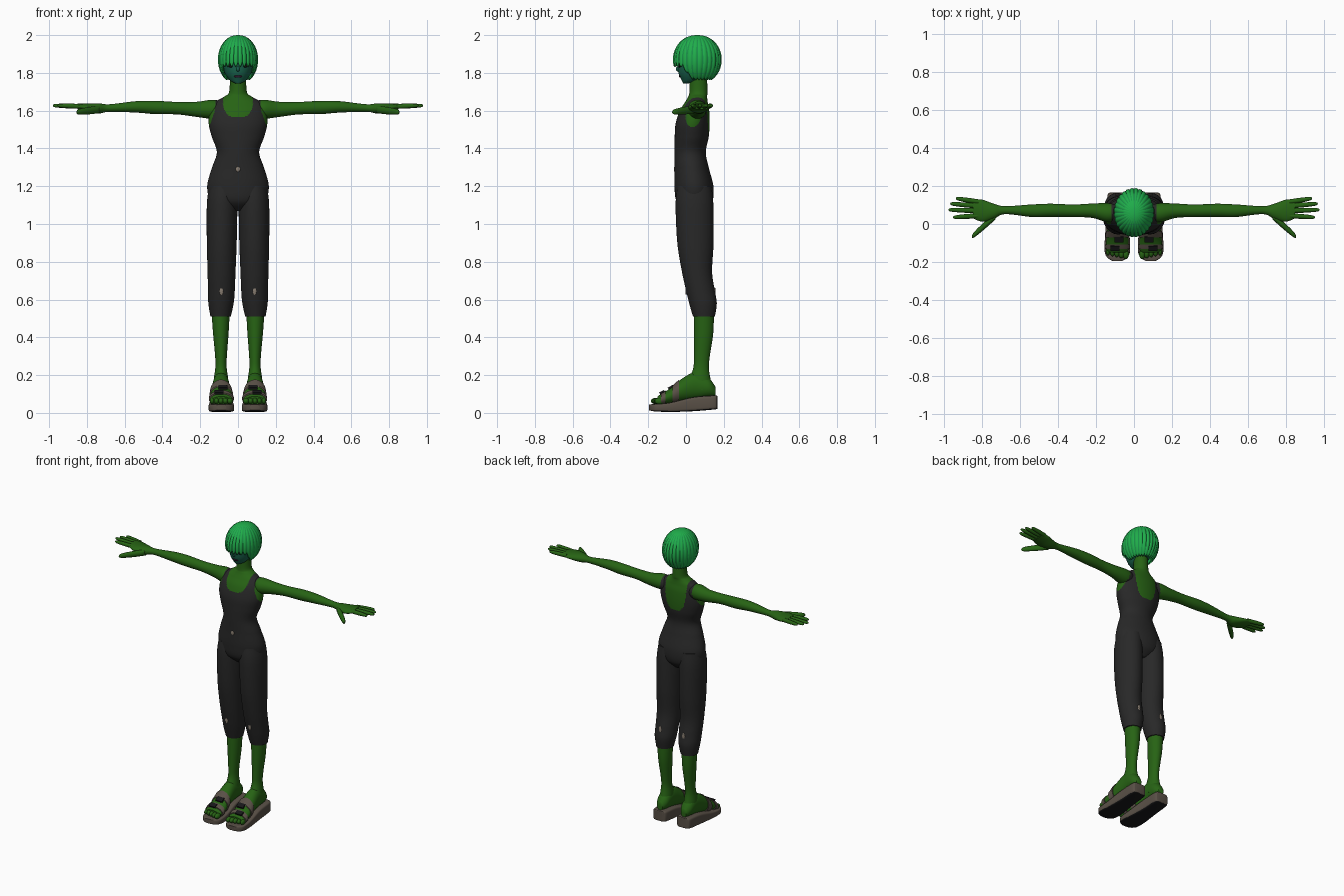
import bpy, bmesh, math
from mathutils import Vector, Matrix

cube = bpy.data.objects.get("Cube")
if cube:
    bpy.data.objects.remove(cube, do_unlink=True)


def material(name, *rgb):
    m = bpy.data.materials.new(name)
    m.use_nodes = True
    m.diffuse_color = (*rgb, 1)
    bsdf = next(n for n in m.node_tree.nodes if n.type == 'BSDF_PRINCIPLED')
    bsdf.inputs["Base Color"].default_value = (*rgb, 1)
    bsdf.inputs["Roughness"].default_value = 0.8
    return m


SKIN = material("green_skin", .02, .125, .007)
FACE = material("teal_face", .01, .13, .075)
HAIR = material("bright_green_hair", .014, .42, .07)
LOCK = material("deep_green_hair", .01, .28, .065)
SUIT = material("charcoal_suit", .021, .021, .021)
SANDAL = material("taupe_sandal", .1, .08, .062)
BLACK = material("black", .009, .009, .01)
LIPS = material("dark_plum", .03, .008, .025)
PATCH = material("worn_beige", .24, .2, .16)


def finish(name, bm, mats, rule=None, mirror=False, angle=50):
    """Turn a bmesh into a shaded object; rule picks a material per face."""
    bmesh.ops.recalc_face_normals(bm, faces=bm.faces)
    for f in bm.faces:
        if rule:
            f.material_index = int(rule(f))
    mesh = bpy.data.meshes.new(name)
    bm.to_mesh(mesh)
    bm.free()
    for m in mats:
        mesh.materials.append(m)
    mesh.shade_smooth()
    mesh.set_sharp_from_angle(angle=math.radians(angle))
    ob = bpy.data.objects.new(name, mesh)
    bpy.context.scene.collection.objects.link(ob)
    if mirror:
        ob.modifiers.new("mirror", 'MIRROR').use_mirror_merge = False
    return ob


def dense(sections, steps):
    """Catmull-Rom interpolation of section tuples."""
    out, last = [], len(sections) - 1
    for i in range(last):
        p = [sections[min(max(i + k, 0), last)] for k in (-1, 0, 1, 2)]
        for s in range(steps):
            t = s / steps
            out.append(tuple(
                b + t * ((c - a) + t * ((2 * a - 5 * b + 4 * c - d) + t * (3 * (b - c) + d - a))) / 2
                for a, b, c, d in zip(*p)))
    return out + [sections[-1]]


def loft(name, sections, axis, mats, rule=None, mirror=False, n=32, steps=6, power=2, angle=50):
    """Skin rounded sections (x, y, z, radius, radius) set across an axis."""
    bm = bmesh.new()
    u, v = {'X': (1, 2), 'Y': (0, 2), 'Z': (0, 1)}[axis]
    rings = []
    for *centre, ru, rv in dense(sections, steps):
        ring = []
        for k in range(n):
            a = math.tau * k / n
            c, s = math.cos(a), math.sin(a)
            p = Vector(centre)
            p[u] += max(ru, .001) * math.copysign(abs(c) ** (2 / power), c)
            p[v] += max(rv, .001) * math.copysign(abs(s) ** (2 / power), s)
            ring.append(bm.verts.new(p))
        rings.append(ring)
    for r, q in zip(rings, rings[1:]):
        for k in range(n):
            bm.faces.new((r[k - 1], r[k], q[k], q[k - 1]))
    bm.faces.new(rings[0])
    bm.faces.new(rings[-1])
    return finish(name, bm, mats, rule, mirror, angle)


def blob(name, centre, size, mat, mirror=True, tilt=0, box=False):
    """Small ellipsoid or box detail."""
    bm = bmesh.new()
    mtx = (Matrix.Translation(centre) @ Matrix.Rotation(tilt, 4, 'X')
           @ Matrix.Diagonal((*size, 1)))
    if box:
        bmesh.ops.create_cube(bm, size=2, matrix=mtx)
    else:
        bmesh.ops.create_uvsphere(bm, u_segments=16, v_segments=10, radius=1, matrix=mtx)
    return finish(name, bm, [mat], mirror=mirror)


def in_suit(f):
    """Tank top outline: scooped neckline and open armholes."""
    c = f.calc_center_median()
    x, z = abs(c.x), c.z
    floor = 1.565 if c.y < .05 else 1.47
    if z > 1.68 or (x / .08) ** 3 + ((1.68 - z) / (1.68 - floor)) ** 3 < 1:
        return False
    edge = .122 + .035 * min(max((1.6 - z) / .1, 0), 1)
    return not (x > edge and z > 1.49)


# Torso and neck
loft("torso", [
    (0, .05, 1.07, .05, .05), (0, .045, 1.12, .14, .095), (0, .042, 1.2, .163, .103),
    (0, .03, 1.3, .137, .09), (0, .022, 1.38, .112, .083), (0, .03, 1.46, .138, .09),
    (0, .035, 1.53, .155, .09), (0, .045, 1.6, .148, .078), (0, .055, 1.645, .122, .06),
    (0, .062, 1.675, .072, .05), (0, .066, 1.7, .047, .048), (0, .065, 1.78, .043, .046),
], 'Z', [SKIN, SUIT], in_suit, n=128, steps=12)

# Arms and hands
loft("arms", [
    (.08, .06, 1.605, .04, .045), (.14, .06, 1.607, .05, .05), (.22, .07, 1.607, .038, .04),
    (.32, .07, 1.613, .033, .033), (.44, .072, 1.617, .035, .035), (.54, .07, 1.62, .033, .03),
    (.68, .073, 1.614, .021, .02), (.74, .067, 1.612, .04, .027), (.8, .07, 1.617, .058, .021),
    (.85, .08, 1.622, .05, .015),
], 'X', [SKIN, SUIT], in_suit, mirror=True, n=48, steps=10)


def finger(name, start, tip, r):
    a, b = Vector(start), Vector(tip)
    profile = [(0, 1), (.45, 1), (.85, .8), (.97, .5), (1, .1)]
    loft(name, [(*a.lerp(b, t), r * k, r * k) for t, k in profile], 'X', [SKIN], mirror=True, n=14, steps=3)


for name, y, tx, ty in [("little_fingers", .117, .94, .135), ("ring_fingers", .095, .97, .107),
                        ("middle_fingers", .07, .98, .075), ("index_fingers", .044, .955, .035)]:
    finger(name, (.82, y, 1.622), (tx, ty, 1.627), .013)
finger("thumbs", (.73, .045, 1.607), (.855, -.067, 1.592), .02)

# Trouser legs and bare calves
loft("trouser_legs", [
    (.078, .045, 1.2, .075, .09), (.084, .045, 1.1, .081, .1), (.086, .05, .9, .079, .096),
    (.087, .058, .75, .074, .08), (.088, .076, .65, .071, .076), (.09, .09, .58, .067, .073),
    (.092, .095, .51, .054, .058),
], 'Z', [SUIT], mirror=True, n=40)
loft("calves", [
    (.092, .095, .53, .048, .053), (.091, .093, .42, .041, .051), (.09, .084, .3, .031, .042),
    (.09, .08, .24, .03, .041), (.09, .075, .18, .038, .055), (.09, .085, .12, .04, .06),
], 'Z', [SKIN], mirror=True)

# Feet and toes
foot = [
    (.09, .155, .115, .02, .025), (.09, .12, .135, .04, .05), (.09, .05, .145, .043, .07),
    (.09, -.02, .122, .05, .06), (.088, -.08, .09, .058, .042), (.088, -.13, .072, .06, .03),
    (.088, -.15, .065, .05, .022),
]
loft("feet", foot, 'Y', [SKIN], mirror=True)
for i in range(5):
    blob(f"toe_{i + 1}", (.043 + .0235 * i, -.16 + .005 * i, .063),
         (.016 - .001 * i, .026, .017), SKIN)

# Wedge sandals with two straps and dark buckles
loft("sandal_soles", [
    (.09, .166, .056, .03, .034), (.09, .15, .055, .05, .037), (.09, .04, .046, .055, .037),
    (.088, -.08, .03, .066, .025), (.088, -.15, .027, .066, .02), (.088, -.18, .028, .05, .018),
    (.088, -.195, .029, .025, .015),
], 'Y', [SANDAL, BLACK], lambda f: f.normal.z < -.7, mirror=True, power=6, angle=35)
for name, lo, hi in [("upper_straps", -.075, -.035), ("lower_straps", -.135, -.105)]:
    band = [(x, y, z, a + .006, b + .006) for x, y, z, a, b in dense(foot, 12) if lo < y < hi]
    loft(name, band, 'Y', [SANDAL], mirror=True, steps=1)
blob("upper_buckles", (.08, -.08, .136), (.024, .016, .006), BLACK, tilt=.5, box=True)
blob("lower_buckles", (.1, -.127, .109), (.024, .014, .006), BLACK, tilt=.5, box=True)

# Worn spots on the suit
blob("belly_spot", (0, -.06, 1.29), (.012, .004, .014), PATCH, mirror=False)
blob("front_knee_spots", (.088, .001, .645), (.01, .004, .022), PATCH)
blob("back_knee_spots", (.088, .153, .64), (.01, .004, .025), PATCH)

# Head and face
loft("head", [
    (0, .0, 1.745, .015, .015), (0, .022, 1.76, .042, .045), (0, .04, 1.8, .07, .08),
    (0, .055, 1.86, .088, .1), (0, .06, 1.92, .085, .1), (0, .06, 1.97, .04, .05),
], 'Z', [FACE], n=40)
blob("nose", (0, -.04, 1.82), (.009, .014, .014), FACE, mirror=False)
blob("eyes", (.037, -.034, 1.838), (.019, .005, .009), BLACK)
blob("lips", (0, -.031, 1.782), (.022, .006, .007), LIPS, mirror=False)

# Short hair: grooved cap with a raised fringe and pointed locks
LOCKS, COLS, ROWS = 28, 224, 20
bm = bmesh.new()
crown = bm.verts.new((0, .06, 2))
columns = []
for k in range(COLS):
    a = math.tau * k / COLS
    ridge = abs(math.sin(LOCKS * a / 2))
    front = min(max(((1 + math.cos(a)) / 2 - .62) / .25, 0), 1)
    hem = 1.772 + .085 * front * front * (3 - 2 * front) - (.01 + .015 * front) * ridge
    reach = math.acos((hem - 1.87) / .13)
    col = []
    for j in range(1, ROWS + 1):
        th = reach * j / ROWS
        r = math.sin(th) ** .92 * (.965 + .035 * ridge)
        col.append(bm.verts.new((.107 * r * math.sin(a), .06 - .13 * r * math.cos(a),
                                 1.87 + .13 * math.cos(th))))
    columns.append(col)
for k in range(COLS):
    p, q = columns[k - 1], columns[k]
    groove = k % (COLS // LOCKS) in (0, 1)
    faces = [bm.faces.new((crown, p[0], q[0]))]
    faces += [bm.faces.new((p[j], p[j + 1], q[j + 1], q[j])) for j in range(ROWS - 1)]
    for f in faces[4:]:
        f.material_index = int(groove)
hair = finish("hair", bm, [HAIR, LOCK])
shell = hair.modifiers.new("thickness", 'SOLIDIFY')
shell.thickness = .008
shell.offset = -1
